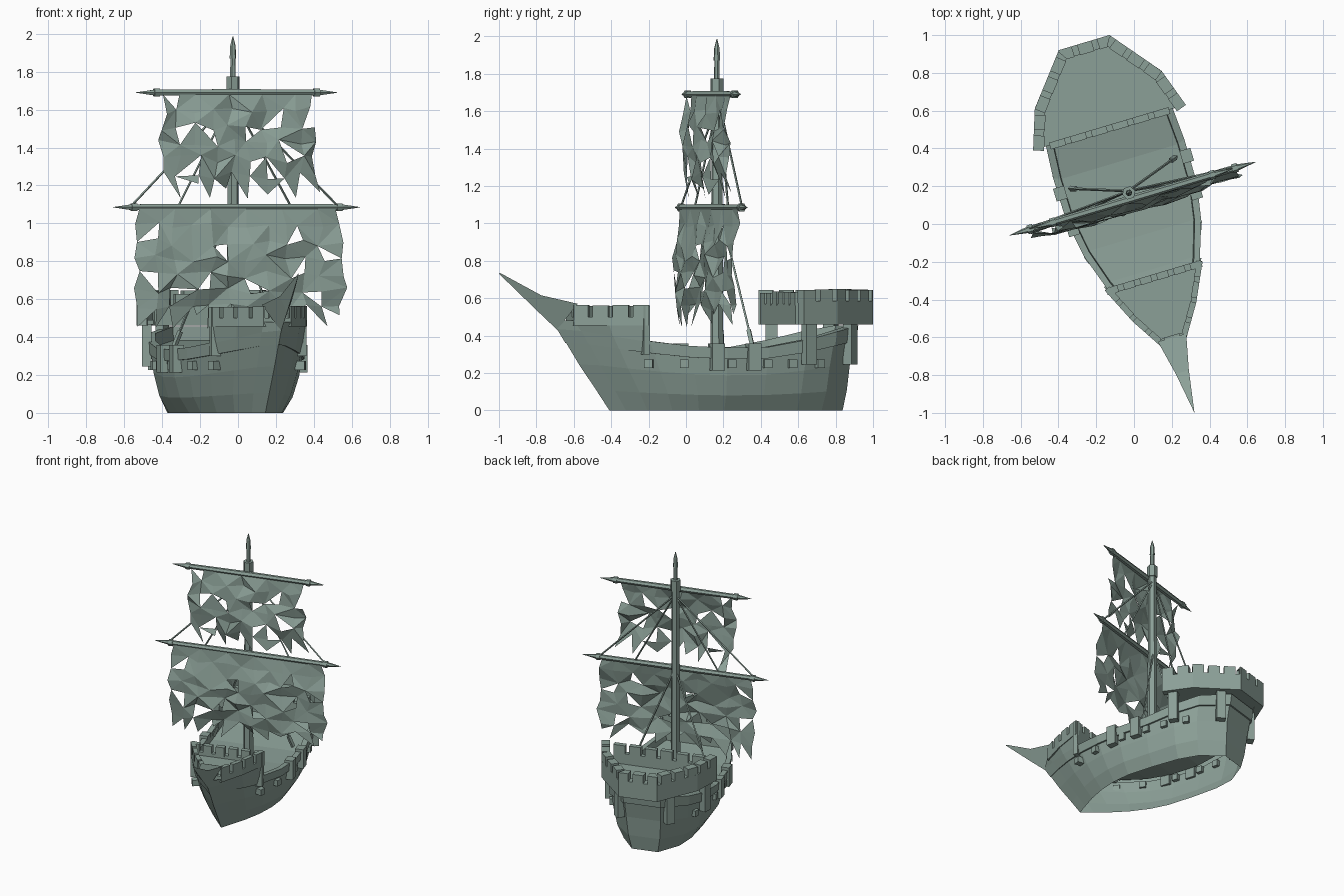
import bpy, bmesh, random
from math import sin, cos, pi, atan2, radians
from mathutils import Vector, Matrix

cube = bpy.data.objects.get("Cube")
if cube:
    bpy.data.objects.remove(cube)
random.seed(4)

mat = bpy.data.materials.new("weathered grey green")
mat.use_nodes = True
COLOUR = (0.26, 0.35, 0.31, 1)
mat.diffuse_color = COLOUR
mat.node_tree.nodes["Principled BSDF"].inputs["Base Color"].default_value = COLOUR

# The ship is modelled along y around its mast, then turned on its base
PLACE = Matrix.Translation((-0.027, 0.165, 0)) @ Matrix.Rotation(radians(16.6), 4, 'Z')


def finish(name, bm, normals=True):
    if normals:
        bmesh.ops.recalc_face_normals(bm, faces=bm.faces)
    bm.transform(PLACE)
    mesh = bpy.data.meshes.new(name)
    bm.to_mesh(mesh)
    bm.free()
    mesh.materials.append(mat)
    obj = bpy.data.objects.new(name, mesh)
    bpy.context.collection.objects.link(obj)


def box(bm, centre, size, angle=0):
    m = Matrix.Translation(centre) @ Matrix.Rotation(angle, 4, 'Z') @ Matrix.Diagonal((*size, 1))
    bmesh.ops.create_cube(bm, size=1, matrix=m)


def loft(bm, rings, cap=True):
    rows = [[bm.verts.new(p) for p in r] for r in rings]
    n = len(rows[0])
    for a, b in zip(rows, rows[1:]):
        for i in range(n):
            j = (i + 1) % n
            bm.faces.new((a[i], a[j], b[j], b[i]))
    if cap:
        bm.faces.new(rows[0])
        bm.faces.new(rows[-1])
    return rows


def lathe(bm, profile, start, direction, sides=6):
    # profile: (distance along direction, radius)
    turn = Vector(direction).to_track_quat('Z', 'Y')
    start = Vector(start)
    loft(bm, [[start + turn @ Vector((r * cos(2 * pi * k / sides), r * sin(2 * pi * k / sides), t))
               for k in range(sides)] for t, r in profile])


def rope(bm, a, b, r=0.006):
    d = Vector(b) - Vector(a)
    lathe(bm, [(0, r), (d.length, r)], a, d, 4)


def wall(bm, path, thick, z0, z1):
    # Upright wall on a polyline, thickened to its right side
    pts = [Vector(p) for p in path]
    dirs = [(b - a).normalized() for a, b in zip(pts, pts[1:])]
    rings = []
    for i, p in enumerate(pts):
        d0, d1 = dirs[max(i - 1, 0)], dirs[min(i, len(dirs) - 1)]
        m = (d0 + d1).normalized()
        q = p + Vector((m.y, -m.x)) * thick / max(m.dot(d0), 0.5)
        rings.append([(p.x, p.y, z0), (q.x, q.y, z0), (q.x, q.y, z1), (p.x, p.y, z1)])
    loft(bm, rings)


def battlement(bm, path, thick, z0, z1, z2, count, gap):
    wall(bm, path, thick, z0, z1)
    pts = [Vector(p) for p in path]
    marks = [0]
    for a, b in zip(pts, pts[1:]):
        marks.append(marks[-1] + (b - a).length)

    def at(s):
        for i in range(len(pts) - 1):
            if s <= marks[i + 1] + 1e-6:
                return pts[i].lerp(pts[i + 1], (s - marks[i]) / (marks[i + 1] - marks[i]))
    step = (marks[-1] + gap) / count
    for k in range(count):
        s, e = k * step, k * step + step - gap
        corners = [p for p, m in zip(pts, marks) if s + 0.005 < m < e - 0.005]
        wall(bm, [at(s)] + corners + [at(e)], thick * 1.06, z1 - 0.01, z2 - random.random() * 0.008)


# Hull stations: y, half width, rail height
STATIONS = [(-.895, .0, .44), (-.78, .07, .43), (-.63, .16, .40), (-.45, .245, .37), (-.25, .31, .345),
            (-.05, .343, .335), (.18, .345, .34), (.4, .33, .38), (.56, .28, .42), (.72, .13, .455)]
# Hull levels: height share, width factor, bow factor, stern factor
LEVELS = [(0, .73, .67, .935), (.24, .88, .75, .96), (.56, .97, .86, .98), (.82, 1, .94, 1.01),
          (.82, 1.04, .945, 1.025), (1, 1.05, 1, 1.04), (1, .94, .96, .97), (.84, .93, .94, .96)]


def half(y):
    for a, b in zip(STATIONS, STATIONS[1:]):
        if y <= b[0]:
            t = (y - a[0]) / (b[0] - a[0])
            return a[1] + t * (b[1] - a[1]), -atan2(b[1] - a[1], b[0] - a[0])


# Hull shell, open below, with wale, rail and deck
bm = bmesh.new()
rings = []
for h, w, fb, fs in LEVELS:
    side = [(x * w, y * (fb if y < 0 else fs), z * h) for y, x, z in STATIONS]
    rings.append(side + [(-x, y, z) for x, y, z in reversed(side[1:])])
rows = loft(bm, rings, cap=False)
deck, n = rows[-1], len(STATIONS)
bm.faces.new((deck[0], deck[1], deck[-1]))
for i in range(1, n - 1):
    bm.faces.new((deck[i], deck[i + 1], deck[-i - 1], deck[-i]))
finish("hull", bm)

# Beak at the bow
bm = bmesh.new()
loft(bm, [[(-.078, -.80, .57), (.078, -.80, .57), (0, -.89, .43)],
          [(-.036, -.99, .615), (.036, -.99, .615), (0, -1.0, .53)],
          [(-.001, -1.21, .735), (.001, -1.21, .735), (0, -1.215, .73)]])
finish("beak", bm)

# Forecastle, its sides rising from the hull rail
bm = bmesh.new()
port = [(.27, -.46), (.175, -.66), (.075, -.82)]
bow = port + [(-x, y) for x, y in reversed(port)]
for s in (-1, 1):
    low = [bm.verts.new((s * x * 1.05, y, z - .005)) for y, x, z in STATIONS[:4]]
    top = [bm.verts.new((s * x, y, .48)) for x, y in [(.02, -.86)] + port[::-1]]
    for i in range(3):
        bm.faces.new((low[i], low[i + 1], top[i + 1], top[i]))
battlement(bm, bow, .03, .455, .50, .565, 9, .026)
battlement(bm, [(-.262, -.45), (.262, -.45)], .035, .30, .50, .56, 6, .03)
finish("forecastle", bm)
bm = bmesh.new()
loft(bm, [[(x * .95, y, z) for x, y in bow] for z in (.46, .475)])
finish("forecastle_floor", bm)

# Stern castle
bm = bmesh.new()
port = [(-.422, .36), (-.35, .57), (-.14, .83)]
stern = port + [(-x, y) for x, y in reversed(port)]
battlement(bm, stern, .055, .46, .585, .65, 13, .03)
battlement(bm, [(-.33, .375), (.33, .375)][::-1], -.035, .46, .57, .635, 6, .03)
finish("stern_castle", bm)
bm = bmesh.new()
loft(bm, [[(x * .95, y * .97 + .012, z) for x, y in stern] for z in (.465, .49)])
finish("stern_castle_floor", bm)

# Brackets, rail blocks and gun ports along the sides
brackets, blocks, ports = bmesh.new(), bmesh.new(), bmesh.new()
for s in (-1, 1):
    for y in (.41, .69):
        w, a = half(y)
        box(brackets, (s * (w + .025), y, .355), (.05, .065, .22), s * a)
    for y in (-.1, .1):
        box(blocks, (s * (half(y)[0] + .005), y, .285), (.06, .07, .145))
    for y in (-.45, -.27, -.02, .18, .32, .48):
        w, a = half(y)
        box(ports, (s * (w - .008), y, .25), (.05, .045, .045), s * a)
finish("castle_brackets", brackets)
finish("rail_blocks", blocks)
finish("gun_ports", ports)

# Mast
bm = bmesh.new()
lathe(bm, [(.28, .036), (1.08, .031), (1.69, .028), (1.69, .036), (1.775, .036), (1.775, .015),
           (1.87, .014), (1.87, .018), (1.935, .015), (1.985, .002)], (0, 0, 0), (0, 0, 1))
finish("mast", bm)

# Yards with pointed ends and bands
for name, length, z in (("upper_yard", .555, 1.69), ("lower_yard", .68, 1.085)):
    bm = bmesh.new()
    lathe(bm, [(0, .001), (.10, .017), (.10, .024), (.13, .024), (.13, .018), (length, .021),
               (2 * length - .13, .018), (2 * length - .13, .024), (2 * length - .10, .024),
               (2 * length - .10, .017), (2 * length, .001)], (.01 - length, -.035, z), (1, 0, 0))
    finish(name, bm)

# Rigging
bm = bmesh.new()
for s in (-1, 1):
    for x in (.31, .57):
        rope(bm, (0, .01, 1.66), (s * x, -.03, 1.09))
    rope(bm, (0, .01, 1.10), (s * .29, .11, .36), .007)
    rope(bm, (s * .26, .10, .43), (s * .29, .11, .35), .015)
finish("rigging", bm)


def sail(name, half_top, half_low, z_top, z_low, cols, rows, bulge, holes):
    # Torn sheet of jittered triangles with a pointed lower fringe
    bm = bmesh.new()
    grid = []
    for r in range(rows + 1):
        v = r / rows
        w = half_top + (half_low - half_top) * sin(v * pi / 2)
        row = []
        for c in range(cols + 1):
            u = 2 * c / cols - 1
            j = 0 if r == 0 else 1
            x = w * u + j * random.uniform(-.025, .025) + .01
            y = -.05 - bulge * sin(v * pi * .8) * (1 - .5 * u * u) + j * random.uniform(-.022, .022)
            z = z_top + (z_low - z_top) * v + j * random.uniform(-.022, .022)
            if r == rows:
                z -= random.uniform(-.04, .05)
            row.append(bm.verts.new((x, y, z)))
        grid.append(row)
    for r in range(rows):
        for c in range(cols):
            a, b = grid[r][c:c + 2]
            d, e = grid[r + 1][c:c + 2]
            if r == rows - 1:
                bm.faces.new((a, b, random.choice((d, e))))
            elif (r + c) % 2:
                bm.faces.new((a, b, d))
                bm.faces.new((b, e, d))
            else:
                bm.faces.new((a, b, e))
                bm.faces.new((a, e, d))
    for hx, hz in holes:
        f = min(bm.faces, key=lambda f: (f.calc_center_median().xz - Vector((hx, hz))).length)
        bm.faces.remove(f)
    bmesh.ops.delete(bm, geom=[v for v in bm.verts if not v.link_faces], context='VERTS')
    finish(name, bm, False)


sail("upper_sail", .41, .43, 1.68, 1.17, 9, 6, .04,
     [(-.28, 1.51), (-.23, 1.31), (-.14, 1.44), (.07, 1.49), (.23, 1.57), (.29, 1.38), (.07, 1.28),
      (.36, 1.52), (.2, 1.28), (-.33, 1.62)])
sail("lower_sail", .54, .575, 1.075, .47, 11, 7, .05,
     [(-.47, .96), (-.45, .73), (-.17, .70), (-.09, .88), (.35, .94), (.31, .73), (.48, .88),
      (.1, .66), (-.3, .62), (.42, .62)])
